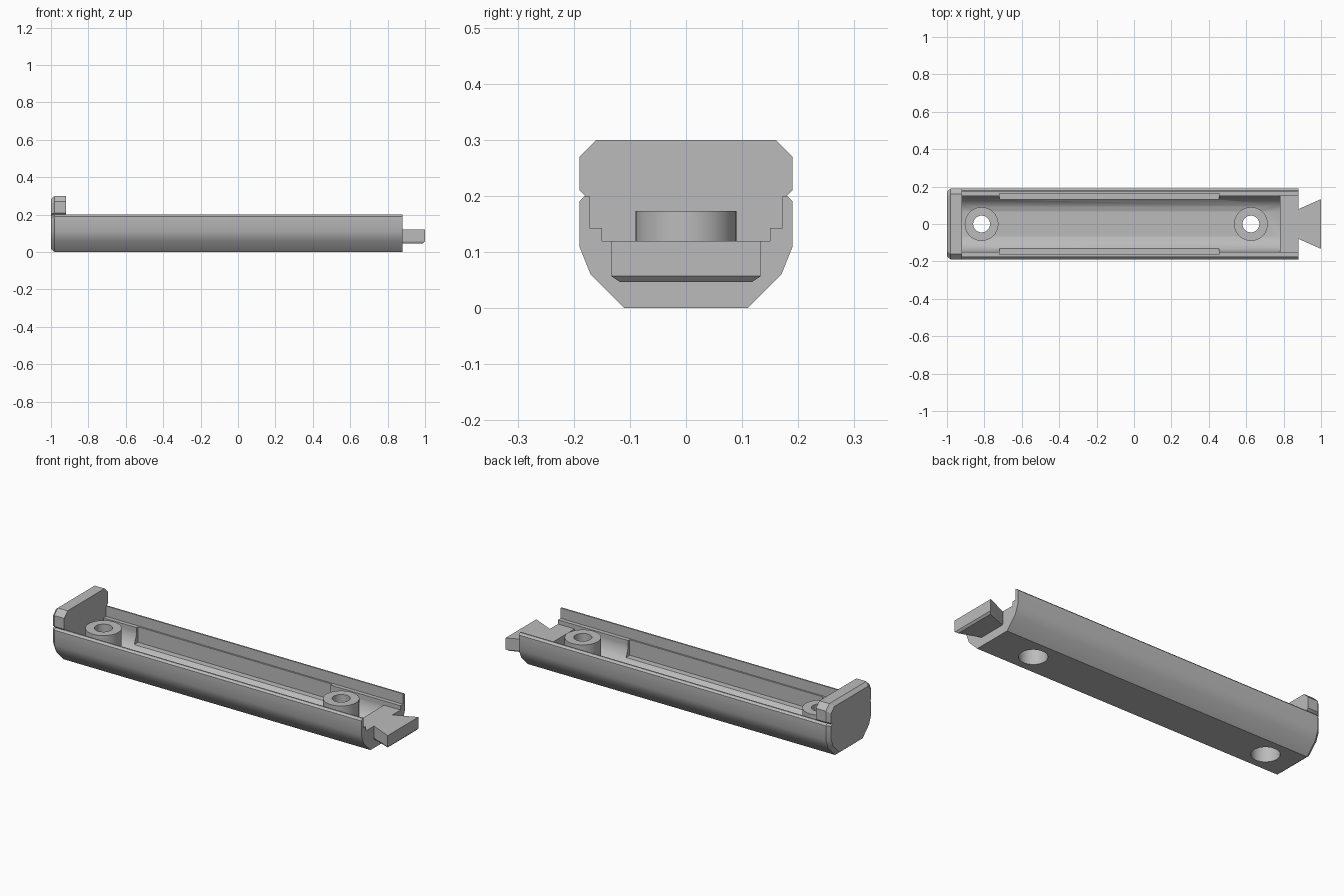
import bpy, bmesh, math

cube = bpy.data.objects.get("Cube")
if cube:
    bpy.data.objects.remove(cube, do_unlink=True)

grey = bpy.data.materials.new("plain grey")
grey.use_nodes = True
colour = (0.5, 0.5, 0.5, 1)
grey.diffuse_color = colour
grey.node_tree.nodes["Principled BSDF"].inputs["Base Color"].default_value = colour


def loft(name, rings):
    """Closed solid through a list of equally long point rings."""
    bm = bmesh.new()
    loops = [[bm.verts.new(p) for p in ring] for ring in rings]
    n = len(loops[0])
    for a, b in zip(loops, loops[1:]):
        for i in range(n):
            j = (i + 1) % n
            bm.faces.new((a[i], a[j], b[j], b[i]))
    bm.faces.new(loops[0])
    bm.faces.new(loops[-1])
    bmesh.ops.recalc_face_normals(bm, faces=bm.faces)
    mesh = bpy.data.meshes.new(name)
    bm.to_mesh(mesh)
    bm.free()
    mesh.materials.append(grey)
    obj = bpy.data.objects.new(name, mesh)
    bpy.context.collection.objects.link(obj)
    return obj


def mirrored(half):
    return half + [(-y, z) for y, z in reversed(half)]


def prism(name, half, x0, x1):
    """Extrude a symmetric y-z section along x."""
    section = mirrored(half)
    return loft(name, [[(x, y, z) for y, z in section] for x in (x0, x1)])


def slot(half_width, z0, x0, x1):
    return prism("slot_cutter", [(half_width, z0), (half_width, 0.4)], x0, x1)


def cylinder(name, x, radius, z0, z1, sides=48):
    turns = [2 * math.pi * i / sides for i in range(sides)]
    return loft(name, [[(x + radius * math.cos(t), radius * math.sin(t), z)
                        for t in turns] for z in (z0, z1)])


def combine(target, tool, operation):
    mod = target.modifiers.new("combine", "BOOLEAN")
    mod.operation = operation
    mod.solver = "EXACT"
    mod.object = tool
    bpy.context.view_layer.objects.active = target
    bpy.ops.object.modifier_apply(modifier=mod.name)
    bpy.data.objects.remove(tool, do_unlink=True)


# Outer shell with the tall end plate section and a bevelled rear end
outline = mirrored([(0.11, 0), (0.17, 0.06), (0.19, 0.11), (0.19, 0.19), (0.18, 0.2),
                    (0.19, 0.21), (0.19, 0.27), (0.16, 0.3)])
body = loft("channel_body", [
    [(-1, y * 0.91, 0.15 + (z - 0.15) * 0.89) for y, z in outline],
    [(-0.98, y, z) for y, z in outline],
    [(0.88, y, z) for y, z in outline]])

# Lower the rim in front of the end plate, then cut the stepped channel
combine(body, slot(0.3, 0.2, -0.92, 1.1), "DIFFERENCE")
combine(body, slot(0.172, 0.143, -0.92, 1.1), "DIFFERENCE")
combine(body, slot(0.15, 0.12, -0.92, 1.1), "DIFFERENCE")

# Rounded trough and the wider recess along its middle
trough = [(0.07, 0.02), (0.1, 0.03), (0.132, 0.06), (0.15, 0.105), (0.15, 0.3)]
combine(body, prism("trough_cutter", trough, -0.92, 0.78), "DIFFERENCE")
combine(body, slot(0.163, 0.058, -0.72, 0.455), "DIFFERENCE")

# Dovetail tongue with a chamfered underside
def tongue_ring(x_end, y_end, z):
    return [(0.86, -0.071, z), (x_end, -y_end, z), (x_end, y_end, z), (0.86, 0.071, z)]


tongue = loft("dovetail_tongue", [tongue_ring(0.99, 0.118, 0.047),
                                  tongue_ring(1, 0.133, 0.057),
                                  tongue_ring(1, 0.133, 0.12)])
combine(body, tongue, "UNION")

# Screw bosses with through holes and counterbores from below
for x in (-0.815, 0.625):
    combine(body, cylinder("screw_boss", x, 0.09, 0.01, 0.173), "UNION")
    combine(body, cylinder("hole_cutter", x, 0.045, -0.1, 0.3), "DIFFERENCE")
    combine(body, cylinder("counterbore_cutter", x, 0.07, -0.1, 0.12), "DIFFERENCE")

# Smooth the curved sides and keep the hard edges
bpy.ops.object.select_all(action="DESELECT")
body.select_set(True)
bpy.context.view_layer.objects.active = body
bpy.ops.object.shade_smooth_by_angle(angle=math.radians(30))
